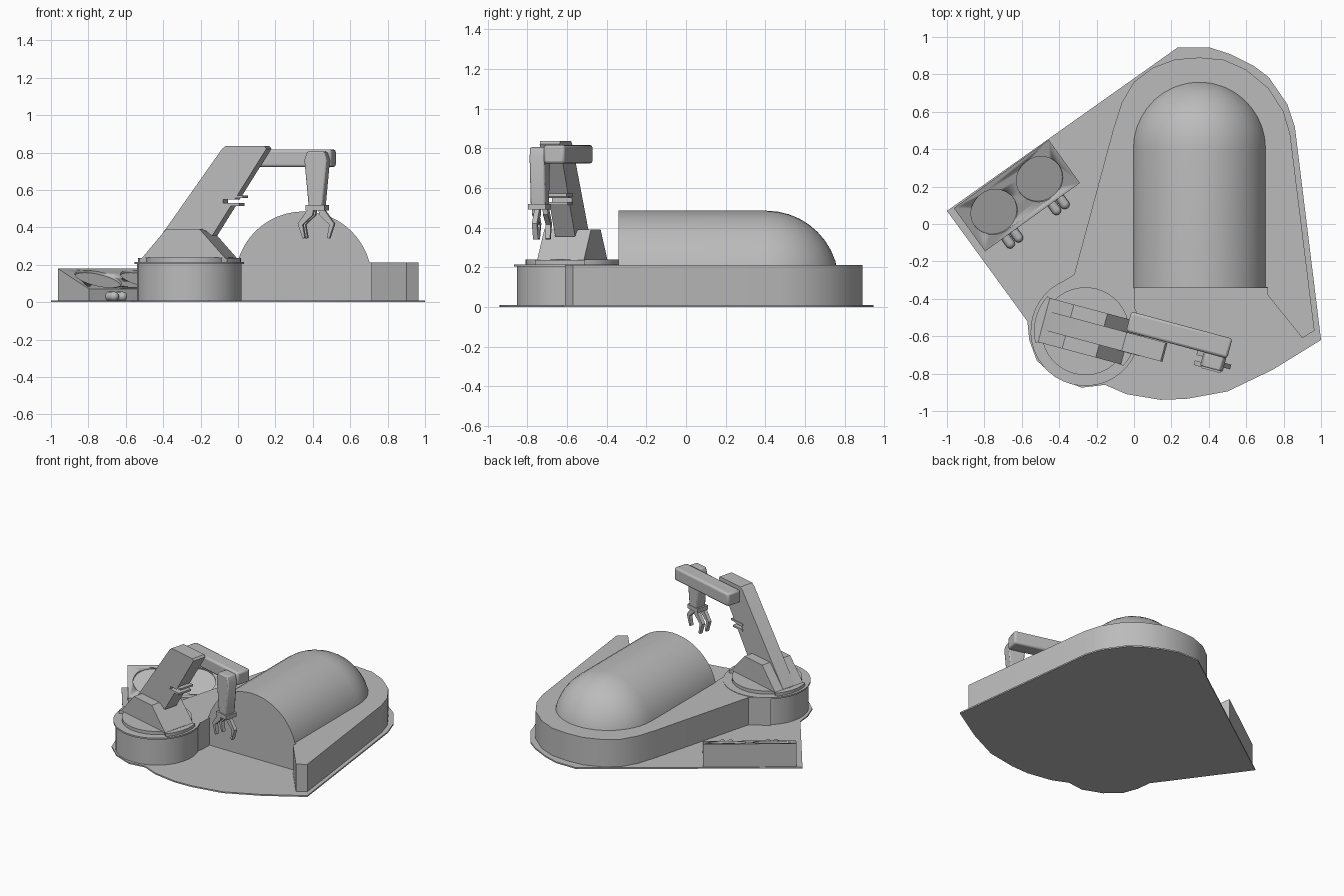
import bpy, bmesh, math
from mathutils import Matrix, Vector

if "Cube" in bpy.data.objects:
    bpy.data.objects.remove(bpy.data.objects["Cube"])

grey = bpy.data.materials.new("plain grey")
grey.diffuse_color = (0.5, 0.5, 0.5, 1)
grey.use_nodes = True
grey.node_tree.nodes["Principled BSDF"].inputs["Base Color"].default_value = grey.diffuse_color
ID = Matrix.Identity(4)


def finish(name, bm, m=ID):
    bmesh.ops.recalc_face_normals(bm, faces=bm.faces)
    me = bpy.data.meshes.new(name)
    bm.to_mesh(me)
    bm.free()
    me.materials.append(grey)
    ob = bpy.data.objects.new(name, me)
    ob.matrix_world = m
    bpy.context.collection.objects.link(ob)
    return ob


def prism(name, pts, lo, hi, plane="xy", m=ID):
    """Extrude a flat outline from lo to hi along the axis left over."""
    place = {"xy": lambda a, b, c: (a, b, c),
             "xz": lambda a, b, c: (a, c, b),
             "yz": lambda a, b, c: (c, a, b)}[plane]
    bm = bmesh.new()
    face = bm.faces.new([bm.verts.new(place(a, b, lo)) for a, b in pts])
    ext = bmesh.ops.extrude_face_region(bm, geom=[face])
    shift = Vector(place(0, 0, hi - lo))
    bmesh.ops.translate(bm, vec=shift, verts=[v for v in ext["geom"] if isinstance(v, bmesh.types.BMVert)])
    return finish(name, bm, m)


def rect(a0, a1, b0, b1):
    return [(a0, b0), (a1, b0), (a1, b1), (a0, b1)]


def circle(r, n=40, cx=0, cy=0):
    return [(cx + r * math.cos(2 * math.pi * i / n), cy + r * math.sin(2 * math.pi * i / n)) for i in range(n)]


def bevel(ob, w):
    b = ob.modifiers.new("bevel", "BEVEL")
    b.width, b.segments, b.limit_method = w, 2, "ANGLE"


# Ground plate
prism("ground_plate", [
    (-1, .07), (.235, .945), (.40, .945), (.51, .91), (.64, .845), (.72, .785), (.82, .64), (.86, .52),
    (1, -.62), (.74, -.78), (.5, -.895), (.28, -.935), (.14, -.94), (-.04, -.91), (-.155, -.86),
    (-.28, -.875), (-.42, -.82), (-.52, -.73), (-.56, -.62), (-.57, -.52)], 0, .01)

# Raised surround that holds the dome
prism("surround", [
    (.005, -.34), (.005, -.43), (-.02, -.5), (-.26, -.575), (-.45, -.35), (-.32, -.27), (-.11, .51),
    (-.065, .65), (0, .76), (.1, .835), (.22, .88), (.35, .89), (.48, .878), (.6, .825), (.72, .725),
    (.8, .6), (.835, .48), (.965, -.57), (.9, -.61), (.715, -.38), (.715, -.34)], .008, .212)

# Half-capsule dome with a flat front
R, CX, CZ = .365, .35, .12
bm = bmesh.new()
steps = [i * math.pi / 20 for i in range(11)]
rows = []
for y, r in [(-.341, R)] + [(.405 + R * math.sin(t), R * math.cos(t)) for t in steps]:
    rows.append([bm.verts.new((CX + r * math.cos(math.pi * k / 24), y, CZ + r * math.sin(math.pi * k / 24)))
                 for k in range(25)])
for p, q in zip(rows, rows[1:]):
    for k in range(24):
        bm.faces.new((p[k], p[k + 1], q[k + 1], q[k]))
bm.faces.new(rows[0])
bmesh.ops.remove_doubles(bm, verts=bm.verts, dist=1e-5)
finish("dome", bm)

# Turntable, in a frame turned along the arm
ARM = Matrix.Translation((-.26, -.573, 0)) @ Matrix.Rotation(math.radians(-15), 4, "Z")
prism("turntable_plinth", circle(.28), .008, .205, m=ARM)
prism("turntable_flange", circle(.293), .204, .215, m=ARM)
prism("turntable_ring", circle(.235), .214, .238, m=ARM)
for side, start in (("right", -28), ("left", 152)):
    arc = [math.radians(start + 7 * i) for i in range(9)]
    prism("ring_tab_" + side, [(.275 * math.cos(a), .275 * math.sin(a)) for a in arc] +
          [(.2 * math.cos(a), .2 * math.sin(a)) for a in reversed(arc)], .214, .237, m=ARM)

# Shoulder block and sloping upper arm
prism("shoulder", [(-.23, .236), (.23, .236), (.09, .39), (-.096, .39)], -.122, .122, "xz", ARM)
prism("upper_arm", [
    (-.23, .237), (.02, .237), (.1, .385), (.14, .355), (.25, .525), (.2, .525), (.2, .548), (.264, .548),
    (.44, .82), (.43, .835), (.215, .835), (.195, .82)], -.052, .052, "xz", ARM)
for i, (end, z) in enumerate(((.29, .515), (.31, .557))):
    prism(f"arm_clip_{i + 1}", rect(.19, end, z, z + .014), -.054, .054, "xz", ARM)

# Horizontal beam and hanging forearm
bevel(prism("beam", rect(.21, .77, .722, .817), .055, .165, "xz", ARM), .014)
bevel(prism("forearm", [(.665, .5), (.74, .5), (.765, .76), (.75, .805), (.655, .805), (.64, .76)],
            -.02, .058, "xz", ARM), .008)

# Gripper: wrist block and three bent fingers
prism("wrist", rect(.65, .755, .49, .52), -.03, .062, "xz", ARM)
finger = [(.01, .495), (.042, .495), (.097, .42), (.07, .34), (.058, .345), (.07, .415), (.015, .465)]
for i, (side, v) in enumerate(((1, .016), (-1, -.012), (-1, .044))):
    prism(f"finger_{i + 1}", [(.703 + side * a, z) for a, z in finger], v - .013, v + .013, "xz", ARM)

# Sloping console with two round recesses
CON = Matrix.Translation((-.626, .152, 0)) @ Matrix.Rotation(math.radians(35.8), 4, "Z")
console = prism("console", [(-.1425, .008), (.1425, .008), (.1425, .18), (-.1425, .07)], -.3125, .3125, "yz", CON)
for i, a in enumerate((-.15, .15)):
    tilt = CON @ Matrix.Translation((a, 0, .125)) @ Matrix.Rotation(math.atan2(.11, .285), 4, "X")
    cutter = prism(f"recess_cutter_{i + 1}", circle(.127, 32), -.014, .05, m=tilt)
    cutter.hide_render = True
    cutter.display_type = "WIRE"
    cut = console.modifiers.new("recess", "BOOLEAN")
    cut.operation, cut.object = "DIFFERENCE", cutter

# Paired round-ended pegs along the console front
for i, a in enumerate((-.18, -.125, .125, .18)):
    bm = bmesh.new()
    bmesh.ops.create_uvsphere(bm, u_segments=14, v_segments=8, radius=.026)
    for v in bm.verts:
        if v.co.z < -1e-4:
            v.co.z -= .08
    bmesh.ops.rotate(bm, verts=bm.verts, matrix=Matrix.Rotation(math.pi / 2, 3, "X"))
    finish(f"peg_{i + 1}", bm, CON @ Matrix.Translation((a, -.187, .031)))

# Smooth the curves, keep the edges sharp
for ob in bpy.context.collection.objects:
    ob.select_set(True)
bpy.context.view_layer.objects.active = console
bpy.ops.object.shade_smooth_by_angle(angle=math.radians(30))
